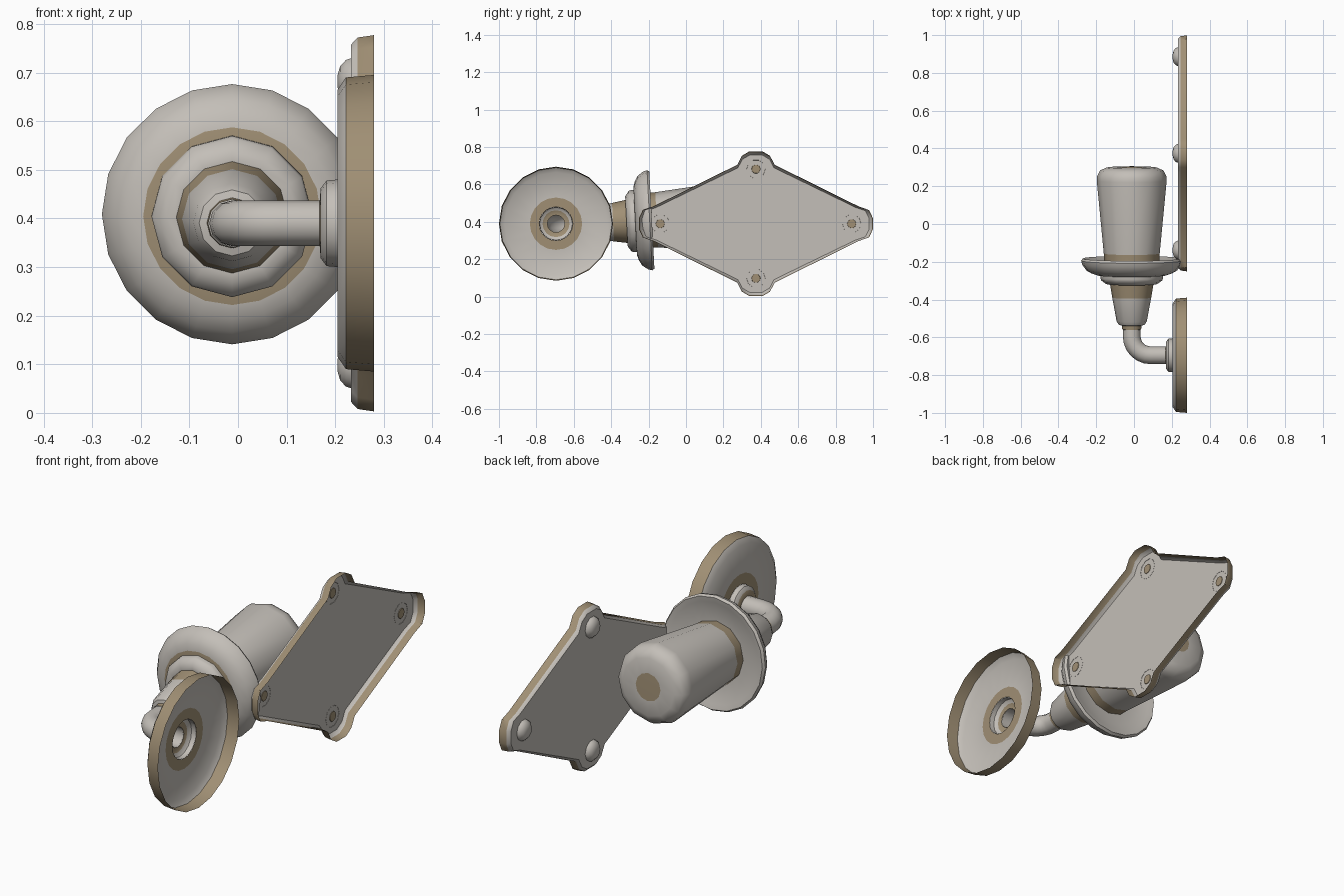
import bpy, bmesh, math
from mathutils import Matrix, Vector

cube = bpy.data.objects.get("Cube")
if cube:
    bpy.data.objects.remove(cube)


def material(name, rgb):
    m = bpy.data.materials.new(name)
    m.use_nodes = True
    m.diffuse_color = (*rgb, 1)
    m.node_tree.nodes["Principled BSDF"].inputs["Base Color"].default_value = (*rgb, 1)
    return m


GREY = material("warm grey", (0.55, 0.52, 0.48))
TAN = material("tan", (0.35, 0.275, 0.175))


def finish(ob, angle=40):
    bpy.ops.object.select_all(action="DESELECT")
    ob.select_set(True)
    bpy.context.view_layer.objects.active = ob
    bpy.ops.object.shade_smooth_by_angle(angle=math.radians(angle))


def loft(name, rings, tan_bands=(), cap_start=False, cap_end=False):
    """Skin matching loops of points; listed bands are tan."""
    bm = bmesh.new()
    loops = [[bm.verts.new(p) for p in ring] for ring in rings]
    n = len(loops[0])
    for i in range(len(loops) - 1):
        a, b = loops[i], loops[i + 1]
        for j in range(n):
            k = (j + 1) % n
            f = bm.faces.new((a[j], a[k], b[k], b[j]))
            f.material_index = int(i in tan_bands)
    if cap_start:
        bm.faces.new(loops[0][::-1])
    if cap_end:
        f = bm.faces.new(loops[-1])
        f.material_index = int(len(loops) - 1 in tan_bands)
    bmesh.ops.recalc_face_normals(bm, faces=bm.faces)
    me = bpy.data.meshes.new(name)
    bm.to_mesh(me)
    bm.free()
    me.materials.append(GREY)
    me.materials.append(TAN)
    ob = bpy.data.objects.new(name, me)
    bpy.context.collection.objects.link(ob)
    finish(ob)
    return ob


def lathe(name, profile, sides, frame, **kw):
    """Turn (radius, height) pairs about the z axis of a frame."""
    rings = []
    for r, h in profile:
        angles = [math.pi / 2 + math.tau * j / sides for j in range(sides)]
        rings.append([frame @ Vector((r * math.cos(a), r * math.sin(a), h)) for a in angles])
    return loft(name, rings, **kw)


MID = 0.39
AXIS_X = -0.012
to_side = Matrix.Rotation(math.pi / 2, 4, "Y")
along_handle = Matrix.Translation((AXIS_X, -0.55, MID)) @ Matrix.Rotation(math.radians(-87), 4, "X")
rose_frame = Matrix.Translation((0, -0.695, MID)) @ to_side

# Round wall rose, open at the back, with its raised boss
lathe("wall_rose", [(0.305, 0.28), (0.3, 0.222), (0.275, 0.205), (0.14, 0.205), (0.09, 0.205)],
      20, rose_frame, tan_bands=(0, 3))
lathe("rose_boss", [(0.09, 0.205), (0.088, 0.182), (0.072, 0.17), (0.046, 0.168)],
      16, rose_frame, tan_bands=(2,))

# Bent arm from the rose to the handle
bend = 0.1
centre = Vector((AXIS_X + bend, -0.695 + bend, MID))
path = [(Vector((AXIS_X, -0.53, MID)), 0)]
for i in range(7):
    a = math.pi / 2 * i / 6
    path.append((centre + bend * Vector((-math.cos(a), -math.sin(a), 0)), a))
path.append((Vector((0.17, -0.695, MID)), math.pi / 2))
arm_rings = []
for p, a in path:
    out = Vector((-math.cos(a), -math.sin(a), 0))
    arm_rings.append([p + 0.047 * (out * math.cos(t) + Vector((0, 0, math.sin(t))))
                      for t in (math.tau * j / 12 for j in range(12))])
loft("bent_arm", arm_rings)

# Tapered neck with a tan ring at the arm and a tan band at the collar
lathe("neck", [(0.047, -0.01), (0.05, -0.008), (0.052, 0.012), (0.068, 0.016), (0.08, 0.035),
               (0.103, 0.16), (0.115, 0.232), (0.135, 0.234)],
      12, along_handle, tan_bands=(1, 5, 6))

# Stepped collar
lathe("collar", [(0.115, 0.232), (0.135, 0.232), (0.162, 0.252), (0.166, 0.264), (0.166, 0.29)],
      12, along_handle)

# Dished guard flange
lathe("guard_flange", [(0.13, 0.278), (0.183, 0.279), (0.212, 0.288), (0.24, 0.304), (0.262, 0.335),
                       (0.268, 0.356), (0.26, 0.368), (0.235, 0.362), (0.2, 0.35), (0.135, 0.346)],
      20, along_handle, tan_bands=(0,))

# Flared grip with a tan base band and a tan end disc
lathe("grip", [(0.145, 0.34), (0.148, 0.394), (0.185, 0.78), (0.183, 0.805), (0.168, 0.834),
               (0.135, 0.85), (0.065, 0.852)],
      12, along_handle, tan_bands=(0, 6), cap_end=True)

# Diamond plate, open at the back, with rounded lobes at the corners
PLATE_Y, HALF_Y, HALF_Z = 0.374, 0.625, 0.387
quarter = [(0.035, HALF_Z), (0.075, 0.363), (0.1, 0.315), (0.55, 0.092), (0.605, 0.073), (HALF_Y, 0.03)]
half = quarter + [(y, -z) for y, z in reversed(quarter)]
outline = half + [(-y, -z) for y, z in half]


def plate_ring(x, inset):
    sy, sz = 1 - inset / HALF_Y, 1 - inset / HALF_Z
    return [(x, PLATE_Y + y * sy, MID + z * sz) for y, z in outline]


loft("diamond_plate", [plate_ring(0.28, 0), plate_ring(0.246, 0.005), plate_ring(0.232, 0.02)],
     tan_bands=(0,), cap_end=True)

# Domed bolt and tan rear dot at each plate corner
for label, dy, dz in (("top", 0, 0.292), ("bottom", 0, -0.292), ("front", -0.512, 0), ("rear", 0.512, 0)):
    frame = Matrix.Translation((0, PLATE_Y + dy, MID + dz)) @ to_side
    lathe(label + "_bolt", [(0.05, 0.233), (0.046, 0.222), (0.033, 0.21), (0.014, 0.205)],
          10, frame, cap_end=True)
    lathe(label + "_bolt_dot", [(0.024, 0.234), (0.023, 0.236)],
          10, frame, tan_bands=(0, 1), cap_end=True)
